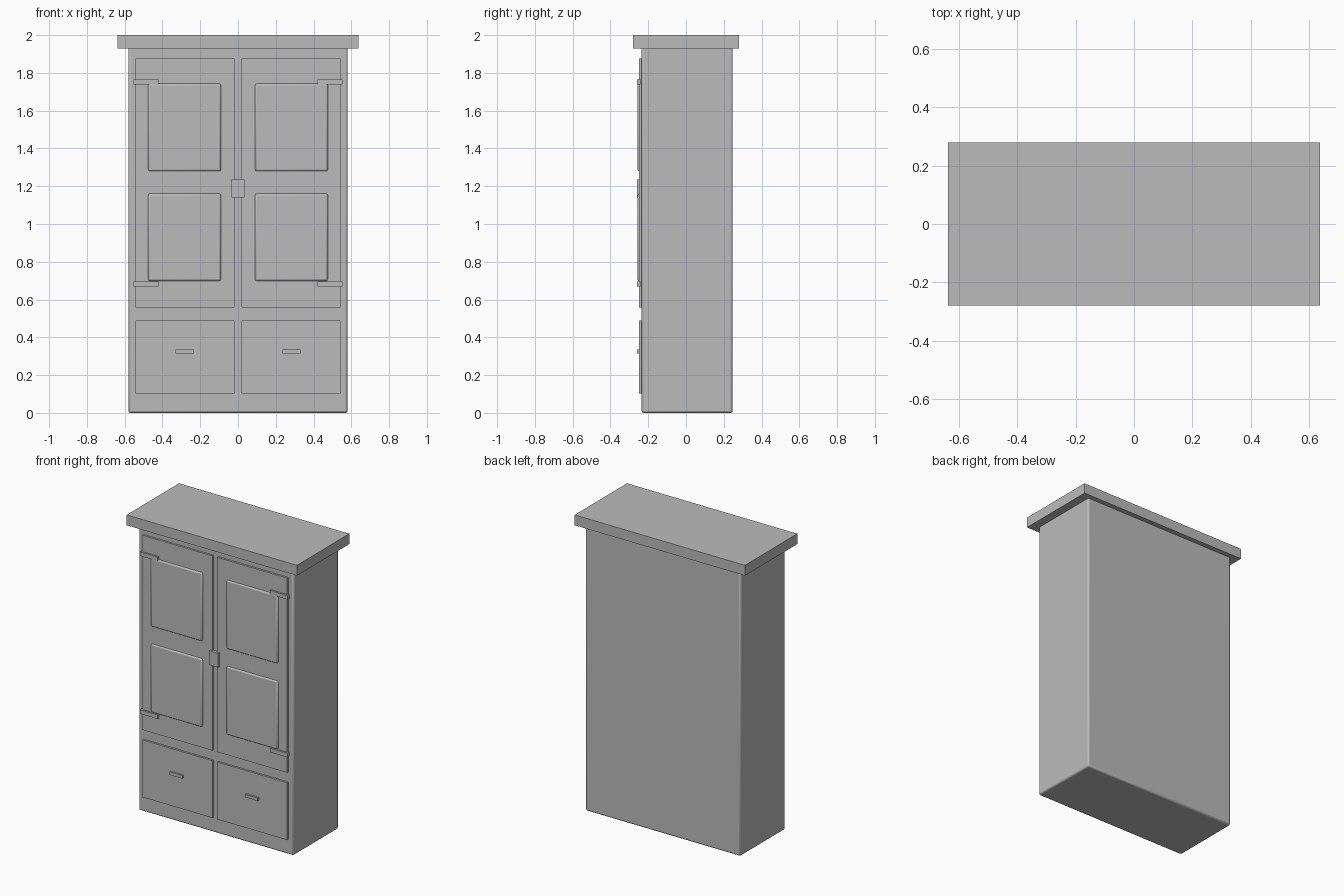
import bpy

if "Cube" in bpy.data.objects:
    bpy.data.objects.remove(bpy.data.objects["Cube"])

wood = bpy.data.materials.new("grey_wood")
wood.diffuse_color = (0.5, 0.5, 0.5, 1)
wood.use_nodes = True
wood.node_tree.nodes["Principled BSDF"].inputs["Base Color"].default_value = wood.diffuse_color


def box(name, x, y, z, bevel=0.0, segments=2):
    """Box from (min, max) ranges on each axis, with optional rounded edges."""
    bpy.ops.mesh.primitive_cube_add(size=1)
    ob = bpy.context.object
    ob.name = name
    ob.location = [(a + b) / 2 for a, b in (x, y, z)]
    ob.scale = [b - a for a, b in (x, y, z)]
    bpy.ops.object.transform_apply(location=True, rotation=False, scale=True)
    ob.data.materials.append(wood)
    if bevel:
        mod = ob.modifiers.new("edge_bevel", 'BEVEL')
        mod.width = bevel
        mod.segments = segments
        bpy.ops.object.shade_smooth_by_angle()
    return ob


BACK = -0.22    # fronts are sunk slightly into the carcass
DOOR = -0.248   # face of doors and drawers
PANEL = -0.257  # face of raised panels
METAL = -0.26   # face of hinges, handles and latch

# Carcass and overhanging top
box("cabinet_body", (-0.58, 0.58), (-0.235, 0.247), (0, 1.94), 0.011)
box("top_board", (-0.638, 0.638), (-0.28, 0.28), (1.93, 2.0))

for side, s in (("left", -1), ("right", 1)):
    def span(a, b):
        return tuple(sorted((s * a, s * b)))

    # Door and drawer front
    box(f"{side}_door", span(0.018, 0.542), (DOOR, BACK), (0.558, 1.876))
    box(f"{side}_drawer", span(0.018, 0.542), (DOOR, BACK), (0.102, 0.49))

    # Raised door panels with rounded edges
    for level, z in (("upper", (1.279, 1.744)), ("lower", (0.698, 1.161))):
        box(f"{side}_{level}_panel", span(0.09, 0.476), (PANEL, BACK), z, 0.01)

    # Strap hinges
    for level, z in (("upper", (1.738, 1.765)), ("lower", (0.669, 0.696))):
        box(f"{side}_{level}_hinge", span(0.42, 0.552), (METAL, -0.24), z)

    # Drawer handle
    box(f"{side}_drawer_handle", span(0.235, 0.33), (METAL, -0.24), (0.314, 0.335))

# Latch plate across both doors
box("door_latch", (-0.034, 0.034), (METAL, -0.24), (1.139, 1.235))
